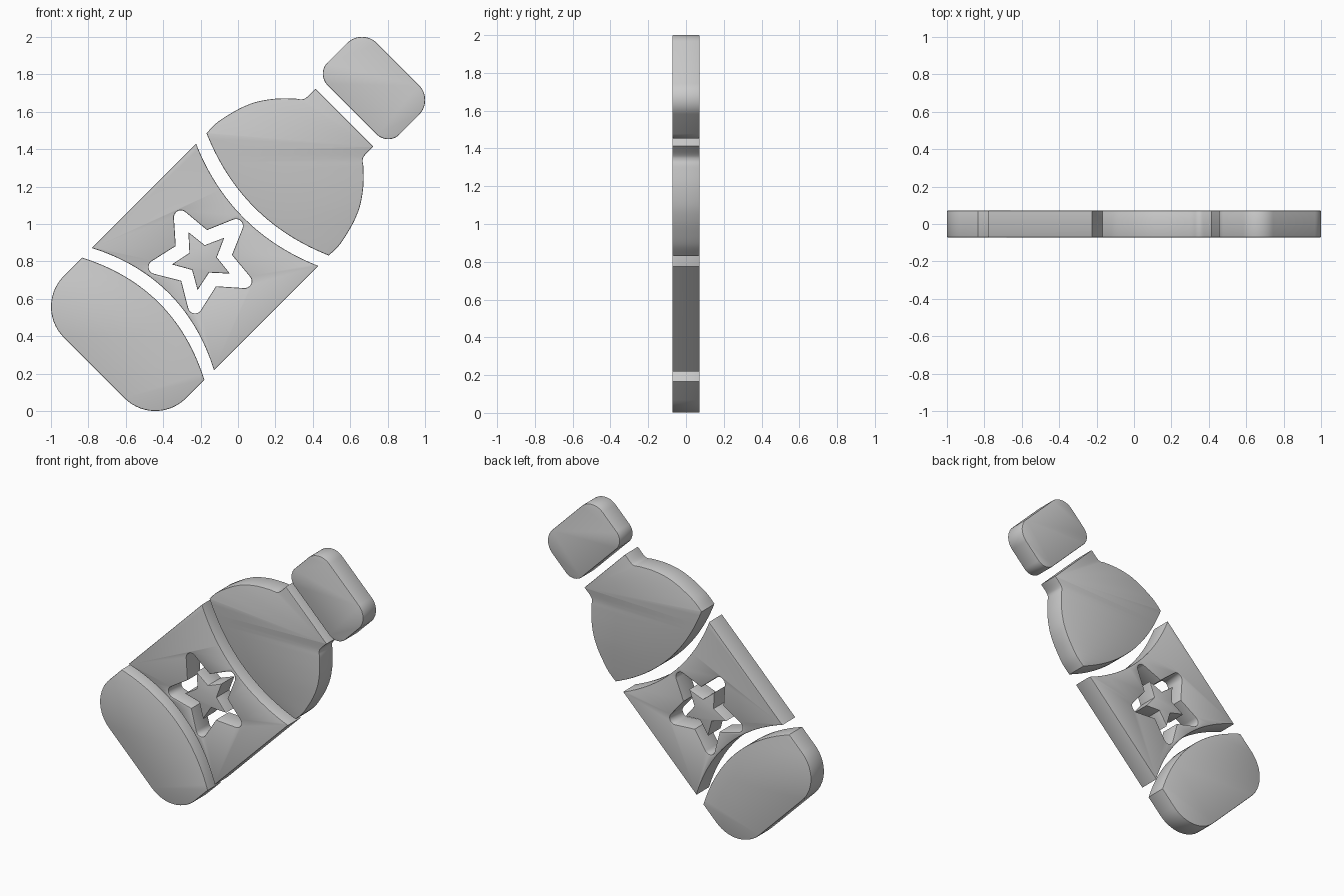
import bpy, math, bmesh

if "Cube" in bpy.data.objects:
    bpy.data.objects.remove(bpy.data.objects["Cube"])

HALF_DEPTH = 0.072
BEVEL = 0.006
A = math.sqrt(0.5)


def to_xz(p, q):
    # p runs along the tilted bottle axis, q across it
    return A * (p + q), 1 + A * (p - q)


def arc(cp, cq, r, a0, a1, n=14):
    return [(cp + r * math.cos(math.radians(a0 + (a1 - a0) * i / n)),
             cq + r * math.sin(math.radians(a0 + (a1 - a0) * i / n))) for i in range(n + 1)]


def bow(p, q0, q1, sag, n=28):
    # shallow curved edge from q0 to q1, shifted by sag at the middle
    pts = []
    for i in range(n + 1):
        t = i / n
        pts.append((p + sag * (1 - (2 * t - 1) ** 2), q0 + (q1 - q0) * t))
    return pts


def smooth(pts, n=6):
    # Catmull-Rom interpolation through the points
    ext = [pts[0]] + pts + [pts[-1]]
    out = []
    for i in range(1, len(ext) - 2):
        a, b, c, d = ext[i - 1:i + 3]
        for k in range(n):
            t = k / n
            out.append(tuple(0.5 * (2 * b[j] + (c[j] - a[j]) * t
                       + (2 * a[j] - 5 * b[j] + 4 * c[j] - d[j]) * t * t
                       + (3 * b[j] - a[j] - 3 * c[j] + d[j]) * t ** 3) for j in (0, 1)))
    return out + [pts[-1]]


def star(cp, outer, inner, tip_r=0.0):
    pts = []
    for i in range(5):
        ang = 72 * i
        a, b = math.radians(ang), math.radians(ang + 36)
        if tip_r:
            rc = outer - tip_r
            pts += arc(cp + rc * math.cos(a), rc * math.sin(a), tip_r, ang - 68, ang + 68, 8)
        else:
            pts.append((cp + outer * math.cos(a), outer * math.sin(a)))
        pts.append((cp + inner * math.cos(b), inner * math.sin(b)))
    return pts


def plate(name, *outlines):
    cu = bpy.data.curves.new(name, 'CURVE')
    cu.dimensions = '2D'
    cu.fill_mode = 'BOTH'
    cu.extrude = HALF_DEPTH - BEVEL
    cu.bevel_depth = BEVEL
    cu.bevel_resolution = 1
    cu.offset = -BEVEL
    for pts in outlines:
        sp = cu.splines.new('POLY')
        sp.points.add(len(pts) - 1)
        for pt, (p, q) in zip(sp.points, pts):
            x, z = to_xz(p, q)
            pt.co = (x, z, 0, 1)
        sp.use_cyclic_u = True
    ob = bpy.data.objects.new(name, cu)
    ob.rotation_euler = (math.pi / 2, 0, 0)
    bpy.context.collection.objects.link(ob)
    bpy.ops.object.select_all(action='DESELECT')
    ob.select_set(True)
    bpy.context.view_layer.objects.active = ob
    bpy.ops.object.convert(target='MESH')
    ob = bpy.context.object
    bm = bmesh.new()
    bm.from_mesh(ob.data)
    bmesh.ops.remove_doubles(bm, verts=bm.verts, dist=0.0002)
    bmesh.ops.recalc_face_normals(bm, faces=bm.faces)
    bm.to_mesh(ob.data)
    bm.free()
    bpy.ops.object.shade_smooth_by_angle(angle=math.radians(40))
    return ob


W = 0.462

# rounded base with a bowed upper edge
r = 0.232
plate("bottle_base", bow(-0.716, -W, W, 0.12)
      + arc(-1.087 + r, W - r, r, 90, 180) + arc(-1.087 + r, -W + r, r, 180, 270))

# label band with a star-shaped opening
STAR_P = -0.269
plate("label_band", bow(-0.643, -W, W, 0.12) + bow(0.145, W, -W, -0.10),
      star(STAR_P, 0.291, 0.16, 0.037))

# small star floating in the opening
plate("star", star(STAR_P, 0.165, 0.078))

# shoulder tapering into the neck
side = smooth([(0.224, W), (0.30, 0.463), (0.382, 0.447), (0.46, 0.424), (0.534, 0.390),
               (0.615, 0.332), (0.686, 0.262), (0.712, 0.230), (0.740, 0.219), (0.803, 0.219)])
mirror_side = [(p, -q) for p, q in reversed(side)]
plate("shoulder", bow(0.224, -W, W, -0.10)[1:-1] + side + mirror_side)

# screw cap
rt, rb, w, lo, hi = 0.114, 0.085, 0.272, 0.863, 1.209
plate("cap", arc(hi - rt, -w + rt, rt, -90, 0) + arc(hi - rt, w - rt, rt, 0, 90)
      + arc(lo + rb, w - rb, rb, 90, 180) + arc(lo + rb, -w + rb, rb, 180, 270))
